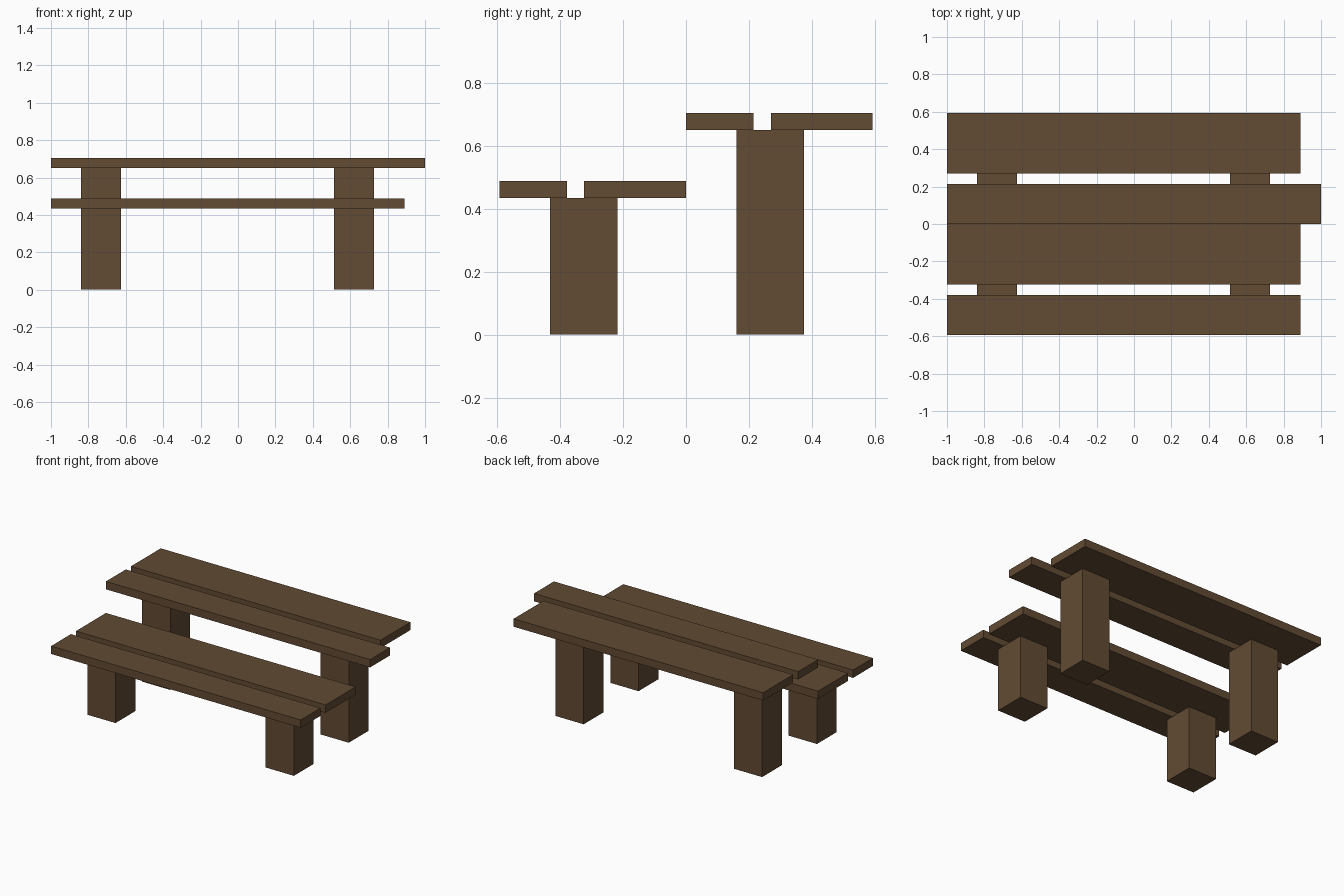
import bpy

cube = bpy.data.objects.get("Cube")
if cube:
    bpy.data.objects.remove(cube, do_unlink=True)

# Single brown wood colour
COLOUR = (0.122, 0.069, 0.033, 1.0)
wood = bpy.data.materials.new("brown_wood")
wood.diffuse_color = COLOUR
wood.use_nodes = True
bsdf = next(n for n in wood.node_tree.nodes if n.type == 'BSDF_PRINCIPLED')
bsdf.inputs["Base Color"].default_value = COLOUR


def box(name, x, y, z):
    """Box spanning the given (min, max) ranges."""
    spans = (x, y, z)
    bpy.ops.mesh.primitive_cube_add(size=1, location=[(a + b) / 2 for a, b in spans])
    obj = bpy.context.object
    obj.name = name
    obj.scale = [b - a for a, b in spans]
    bpy.ops.object.transform_apply(location=False, rotation=False, scale=True)
    obj.data.materials.append(wood)
    return obj


# Planks: low bench at the front, taller table behind it
BENCH_Z, TABLE_Z = (0.434, 0.488), (0.65, 0.704)
box("bench_front_plank", (-1, 0.89), (-0.593, -0.379), BENCH_Z)
box("bench_back_plank", (-1, 0.89), (-0.324, 0), BENCH_Z)
box("table_front_plank", (-1, 1), (0, 0.215), TABLE_Z)
box("table_back_plank", (-1, 0.89), (0.27, 0.593), TABLE_Z)

# Square legs, two under each pair of planks
for side, x in (("right", (-0.839, -0.625)), ("left", (0.512, 0.726))):
    box(f"bench_leg_{side}", x, (-0.432, -0.218), (0, BENCH_Z[0]))
    box(f"table_leg_{side}", x, (0.161, 0.375), (0, TABLE_Z[0]))
